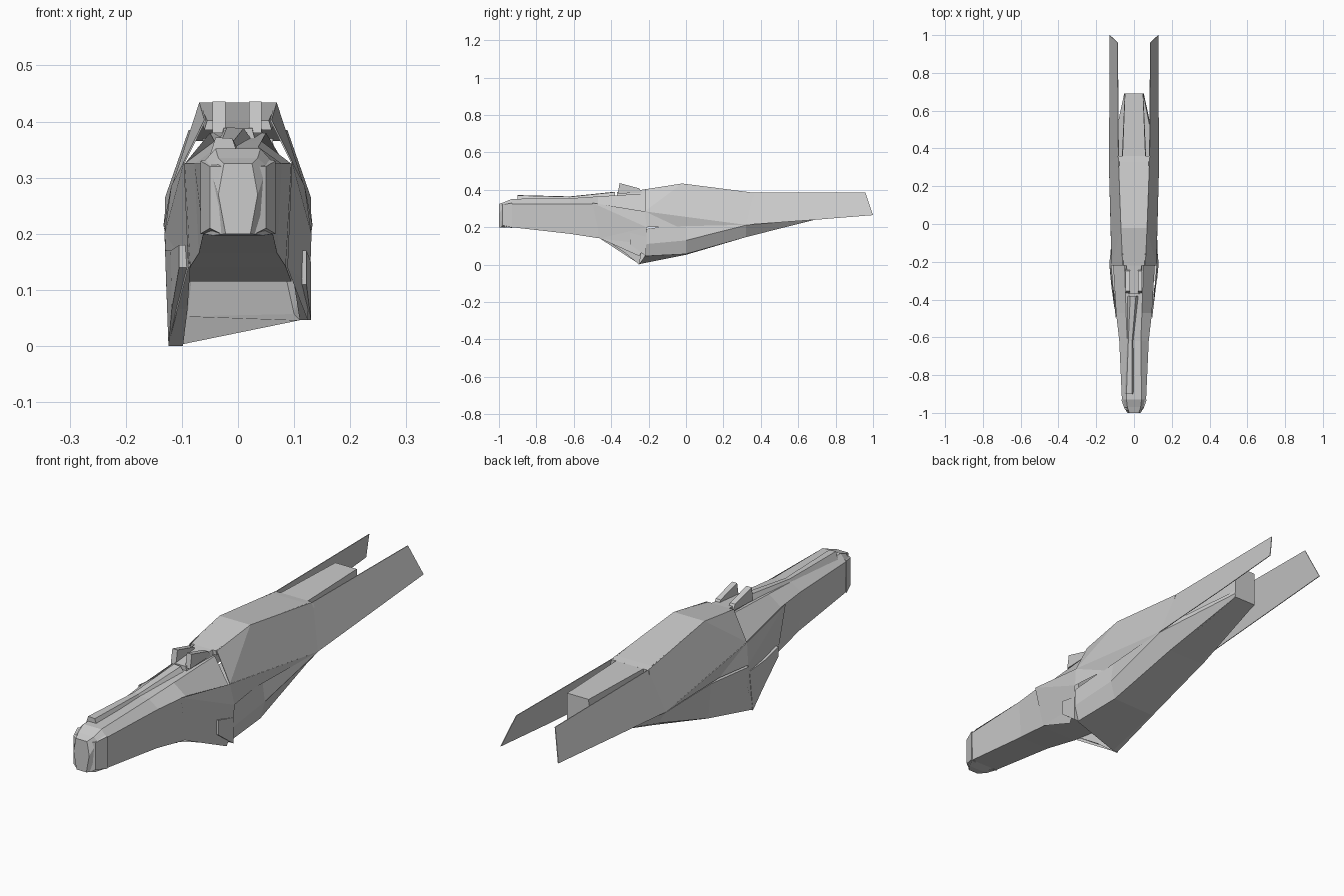
import bpy

def mesh(name, verts, faces):
    me = bpy.data.meshes.new(name)
    me.from_pydata(verts, [], faces)
    me.validate()
    ob = bpy.data.objects.new(name, me)
    bpy.context.collection.objects.link(ob)
    return ob

def loft(name, rings, cap_front=True, cap_back=True):
    n = len(rings[0])
    verts = [v for r in rings for v in r]
    faces = [(i*n+j, i*n+(j+1) % n, (i+1)*n+(j+1) % n, (i+1)*n+j)
             for i in range(len(rings)-1) for j in range(n)]
    if cap_front:
        faces.append(tuple(range(n))[::-1])
    if cap_back:
        faces.append(tuple(range((len(rings)-1)*n, len(rings)*n)))
    return mesh(name, verts, faces)

def ring(y, half):
    # symmetric cross-section from (half width, z) pairs listed top to bottom
    return [(x, y, z) for x, z in half] + [(-x, y, z) for x, z in reversed(half)]

# long faceted nose and neck
loft("nose_body", [
    ring(-1.0, [(.025, .325), (.035, .27), (.022, .20)]),
    ring(-.97, [(.035, .335), (.052, .32), (.045, .197)]),
    ring(-.93, [(.04, .352), (.064, .325), (.062, .20)]),
    ring(-.62, [(.036, .355), (.078, .325), (.07, .165)]),
    ring(-.47, [(.042, .365), (.095, .325), (.085, .142)]),
    ring(-.22, [(.05, .38), (.11, .28), (.095, .115)])], cap_back=False)

# muzzle blocks on the nose tip
for s in (-1, 1):
    loft("nose_cheek", [
        [(s*.03, -.99, .32), (s*.05, -.98, .32), (s*.05, -.98, .21), (s*.03, -.99, .20)],
        [(s*.045, -.93, .335), (s*.067, -.93, .33), (s*.067, -.93, .20), (s*.045, -.93, .197)]])

# sloping roof deck, with a short raised front slope
loft("roof_deck", [
    ring(-.22, [(.055, .402), (.06, .385)]),
    ring(-.02, [(.069, .434), (.07, .415)]),
    ring(.33, [(.078, .389), (.082, .37)]),
    ring(.36, [(.085, .384), (.09, .365)])])

# long side blades running to the tail
outer = [(.06, -.22, .403), (.069, -.02, .434), (.083, .36, .385), (.088, .96, .385),
         (.13, 1.0, .265), (.13, .69, .24), (.133, .32, .213), (.118, -.22, .285)]
for s in (-1, 1):
    v = [(s*x, y, z) for x, y, z in outer] + [(s*(x-.003), y, z) for x, y, z in outer]
    f = [(0, 1, 7), (1, 2, 6, 7), (2, 3, 4, 5, 6), (8, 9, 15), (9, 10, 14, 15), (10, 11, 12, 13, 14)]
    f += [(i, (i+1) % 8, (i+1) % 8 + 8, i + 8) for i in range(8)]
    mesh("side_blade", v, f)

# central tail tongue
loft("tail_tongue", [
    ring(.33, [(.062, .384), (.065, .30), (.065, .15)]),
    ring(.69, [(.048, .383), (.05, .32), (.05, .24)])])

# lower hull shell, lopsided at its front edge and recessed along the waist
loft("lower_hull", [
    [(.12, -.22, .19), (.128, -.22, .11), (.11, -.22, .046),
     (-.10, -.25, .003), (-.122, -.25, .003), (-.13, -.22, .19)],
    [(.108, 0, .22), (.12, 0, .13), (.10, 0, .057),
     (-.09, 0, .053), (-.10, 0, .057), (-.112, 0, .20)],
    [(.122, .32, .24), (.132, .32, .211), (.08, .32, .147),
     (-.08, .32, .147), (-.10, .32, .16), (-.132, .32, .211)],
    [(.049, .69, .27), (.052, .69, .255), (.049, .69, .241),
     (-.045, .69, .241), (-.049, .69, .241), (-.052, .69, .255)]], cap_front=False)

# side panels: sloped ledge under the blade, then cheek down to the hull
for s, low in ((-1, .003), (1, .046)):
    mesh("side_panel", [
        (s*.096, -.50, .33), (s*.119, -.22, .285), (s*.133, .32, .213),
        (s*.113, -.05, .205), (s*.131, -.21, .20), (s*.088, -.46, .14),
        (s*.124, -.25, low), (s*.128, -.21, .11)],
        [(0, 1, 4), (1, 3, 4), (1, 2, 3), (0, 4, 5), (4, 7, 5), (5, 7, 6)])

# left skid reaching the ground
loft("skid", [
    [(-.085, -.44, .14), (-.105, -.44, .14), (-.105, -.44, .18), (-.085, -.44, .18)],
    [(-.09, -.33, .066), (-.118, -.33, .066), (-.12, -.33, .17), (-.09, -.33, .17)],
    [(-.098, -.25, .0), (-.124, -.25, .0), (-.13, -.22, .17), (-.10, -.22, .17)]])

# right bracket
loft("bracket", [
    [(.10, -.30, .11), (.122, -.30, .11), (.122, -.30, .17), (.10, -.30, .17)],
    [(.11, -.215, .046), (.13, -.215, .046), (.13, -.215, .15), (.11, -.215, .15)]])

# narrow crest along the nose
loft("top_crest", [
    [(-.05, -.90, .34), (-.04, -.90, .372), (-.01, -.90, .37), (.0, -.90, .34)],
    [(-.045, -.62, .34), (-.03, -.62, .365), (-.01, -.62, .363), (.005, -.62, .34)],
    [(-.04, -.38, .36), (-.02, -.38, .39), (.01, -.38, .388), (.03, -.38, .36)]])

# sight block with two prongs
loft("sight_block", [
    ring(-.37, [(.025, .388), (.035, .35)]),
    ring(-.22, [(.04, .402), (.045, .37)])])
for a, b in ((-.045, -.022), (.02, .042)):
    loft("sight_prong", [
        [(a, -.365, .38), (a, -.355, .436), (b, -.355, .436), (b, -.365, .38)],
        [(a, -.235, .385), (a, -.25, .408), (b, -.25, .408), (b, -.235, .385)]])
